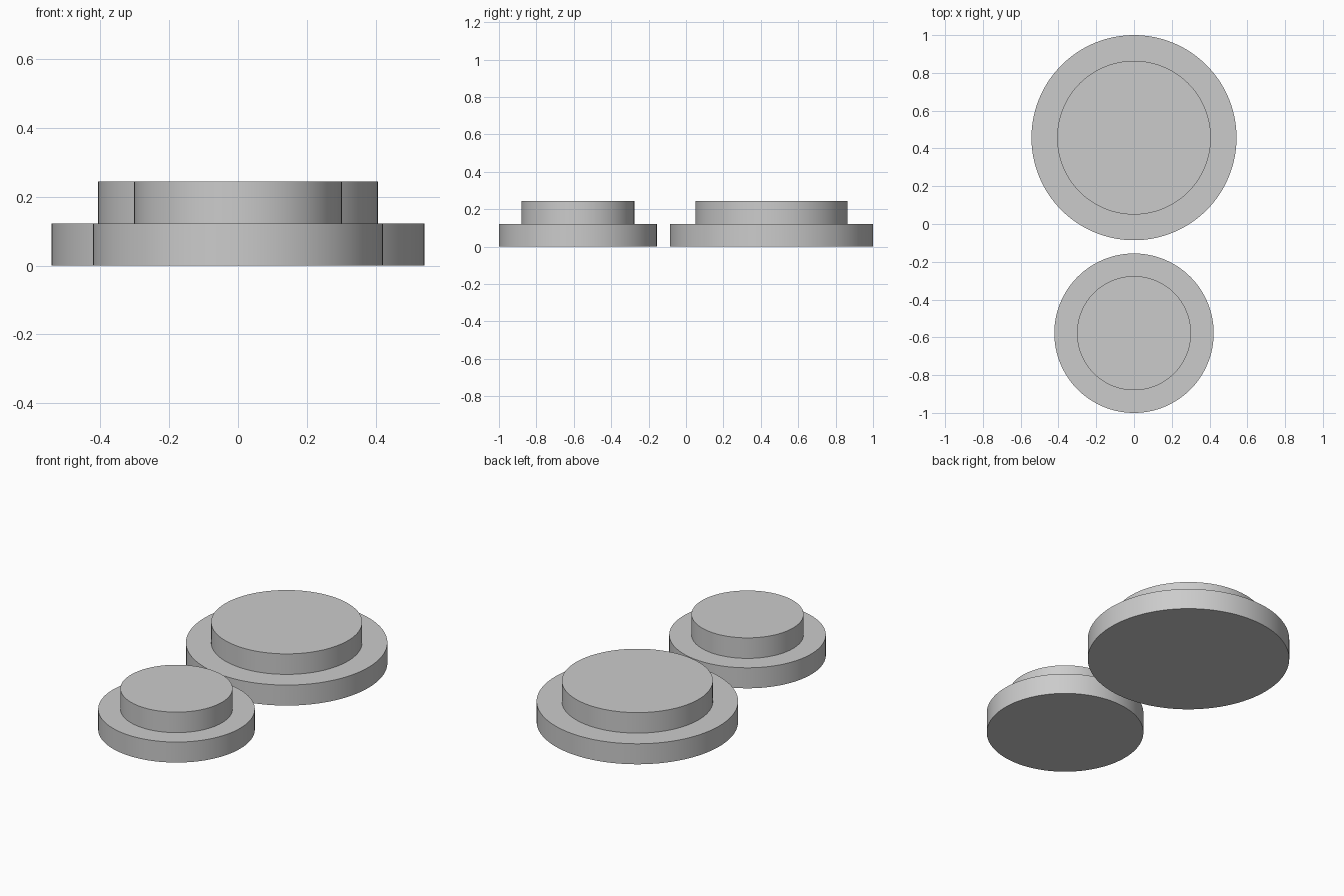
import bpy
import math

cube = bpy.data.objects.get("Cube")
if cube:
    bpy.data.objects.remove(cube, do_unlink=True)

grey = bpy.data.materials.new("plain_grey")
grey.use_nodes = True
colour = (0.6, 0.6, 0.6, 1.0)
grey.diffuse_color = colour
grey.node_tree.nodes["Principled BSDF"].inputs["Base Color"].default_value = colour

STEP = 0.122  # height of each tier
SEGMENTS = 128


def stepped_disc(name, y, base_radius, top_radius):
    """One closed solid: a wide base tier carrying a narrower top tier."""
    profile = [(base_radius, 0), (base_radius, STEP),
               (top_radius, STEP), (top_radius, 2 * STEP)]
    verts, faces = [], []
    for radius, z in profile:
        for i in range(SEGMENTS):
            a = math.tau * i / SEGMENTS
            verts.append((radius * math.cos(a), radius * math.sin(a), z))
    # Walls and ledge between neighbouring rings
    for ring in range(len(profile) - 1):
        low, high = ring * SEGMENTS, (ring + 1) * SEGMENTS
        for i in range(SEGMENTS):
            j = (i + 1) % SEGMENTS
            faces.append((low + i, low + j, high + j, high + i))
    # Bottom and top caps
    faces.append(tuple(reversed(range(SEGMENTS))))
    faces.append(tuple(range(len(verts) - SEGMENTS, len(verts))))

    mesh = bpy.data.meshes.new(name)
    mesh.from_pydata(verts, [], faces)
    mesh.materials.append(grey)
    disc = bpy.data.objects.new(name, mesh)
    disc.location.y = y
    bpy.context.collection.objects.link(disc)
    bpy.ops.object.select_all(action="DESELECT")
    disc.select_set(True)
    bpy.context.view_layer.objects.active = disc
    bpy.ops.object.shade_smooth_by_angle(angle=math.radians(30))


stepped_disc("large_stepped_disc", 0.457, 0.543, 0.407)
stepped_disc("small_stepped_disc", -0.578, 0.422, 0.302)
